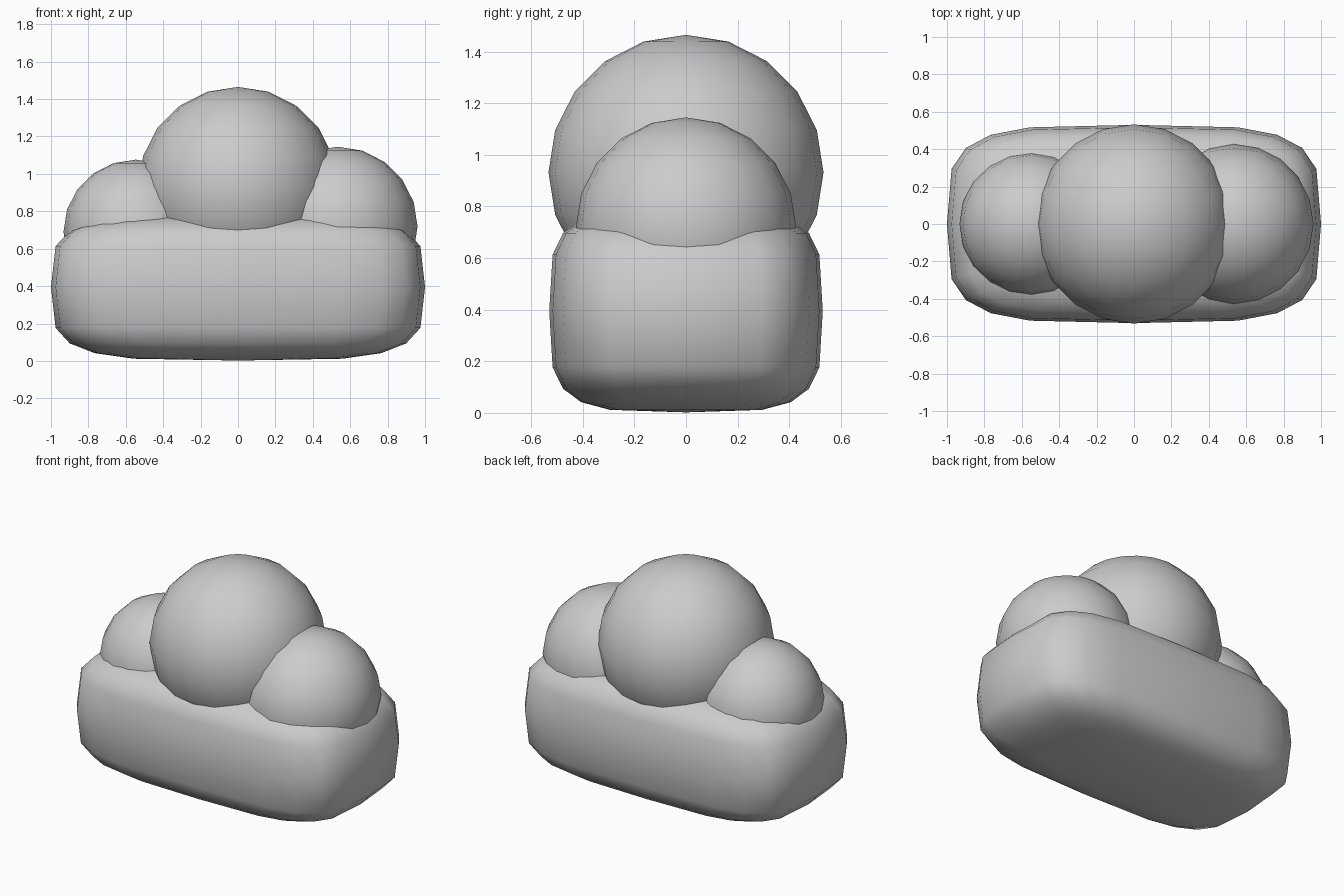
import bpy
import math

if "Cube" in bpy.data.objects:
    bpy.data.objects.remove(bpy.data.objects["Cube"])


def ball(name, centre, radii, power=1.0):
    """Smooth 20 x 10 sphere; a power below 1 squares it off into a rounded block."""
    bpy.ops.mesh.primitive_uv_sphere_add(segments=20, ring_count=10, radius=1)
    ob = bpy.context.object
    ob.name = name
    for v in ob.data.vertices:
        for i in range(3):
            c = v.co[i] if abs(v.co[i]) > 1e-5 else 0.0
            v.co[i] = math.copysign(abs(c) ** power, c) * radii[i]
    ob.location = centre
    bpy.ops.object.shade_smooth()
    return ob


# Rounded block forming the cloud's base
ball("cloud_base", (0, 0, 0.395), (1.0, 0.53, 0.393), 0.5)

# Puffs: large centre, smaller left, medium right
for name, x, z, r in (("centre_puff", 0, 0.932, 0.533),
                      ("left_puff", -0.547, 0.69, 0.386),
                      ("right_puff", 0.533, 0.718, 0.427)):
    ball(name, (x, 0, z), (r, r, r))
